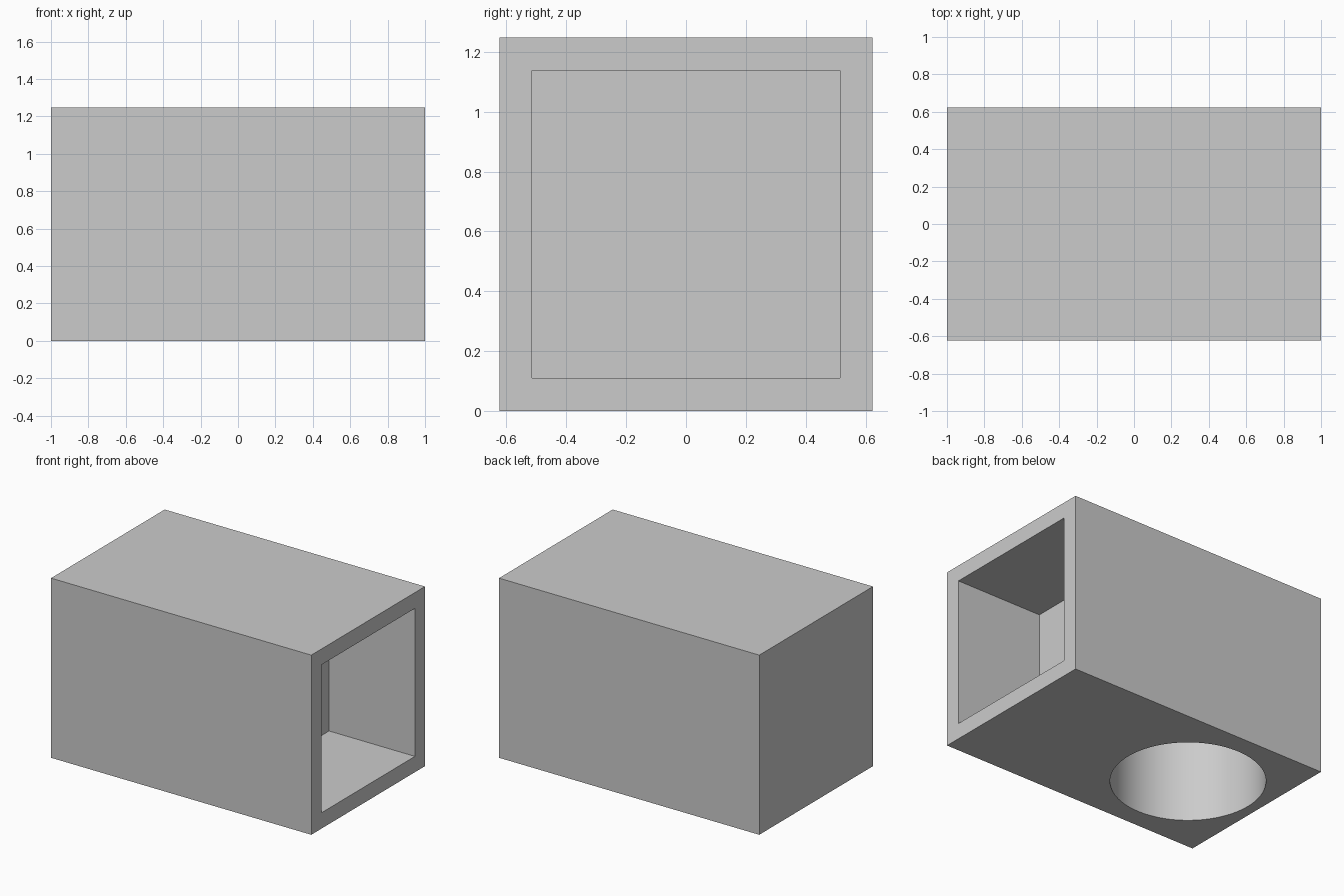
import bpy
import math

if "Cube" in bpy.data.objects:
    bpy.data.objects.remove(bpy.data.objects["Cube"], do_unlink=True)

SIDE = 1.248            # width and height of the square section
WALL = 0.11             # thickness around the recesses
POCKET_DEPTH = 0.66
BORE_X, BORE_RADIUS = -0.44, 0.487
MARGIN = 0.2            # how far cutters stick out of the body

grey = bpy.data.materials.new("plain grey")
grey.use_nodes = True
colour = (0.6, 0.6, 0.6, 1)
grey.diffuse_color = colour
grey.node_tree.nodes["Principled BSDF"].inputs["Base Color"].default_value = colour


def box(name, size, centre):
    bpy.ops.mesh.primitive_cube_add(size=1, location=centre)
    obj = bpy.context.object
    obj.name = name
    obj.scale = size
    bpy.ops.object.transform_apply(location=False, rotation=False, scale=True)
    return obj


# Solid block
body = box("housing", (2, SIDE, SIDE), (0, 0, SIDE / 2))
body.data.materials.append(grey)

# Square pocket in the +x end
inner = SIDE - 2 * WALL
length = POCKET_DEPTH + MARGIN
pocket = box("pocket_cutter", (length, inner, inner),
             (1 + MARGIN - length / 2, 0, SIDE / 2))

# Round bore rising from the underside
height = SIDE - WALL + MARGIN
bpy.ops.mesh.primitive_cylinder_add(vertices=96, radius=BORE_RADIUS, depth=height,
                                    location=(BORE_X, 0, height / 2 - MARGIN))
bore = bpy.context.object
bore.name = "bore_cutter"

for cutter in (pocket, bore):
    cutter.data.materials.append(grey)
    cutter.hide_render = True
    bpy.ops.object.select_all(action="DESELECT")
    body.select_set(True)
    bpy.context.view_layer.objects.active = body
    cut = body.modifiers.new(cutter.name, "BOOLEAN")
    cut.operation = "DIFFERENCE"
    cut.solver = "EXACT"
    cut.object = cutter
    bpy.ops.object.modifier_apply(modifier=cut.name)
    bpy.data.objects.remove(cutter, do_unlink=True)

# Smooth bore wall, sharp edges elsewhere
bpy.ops.object.shade_smooth_by_angle(angle=math.radians(30))
